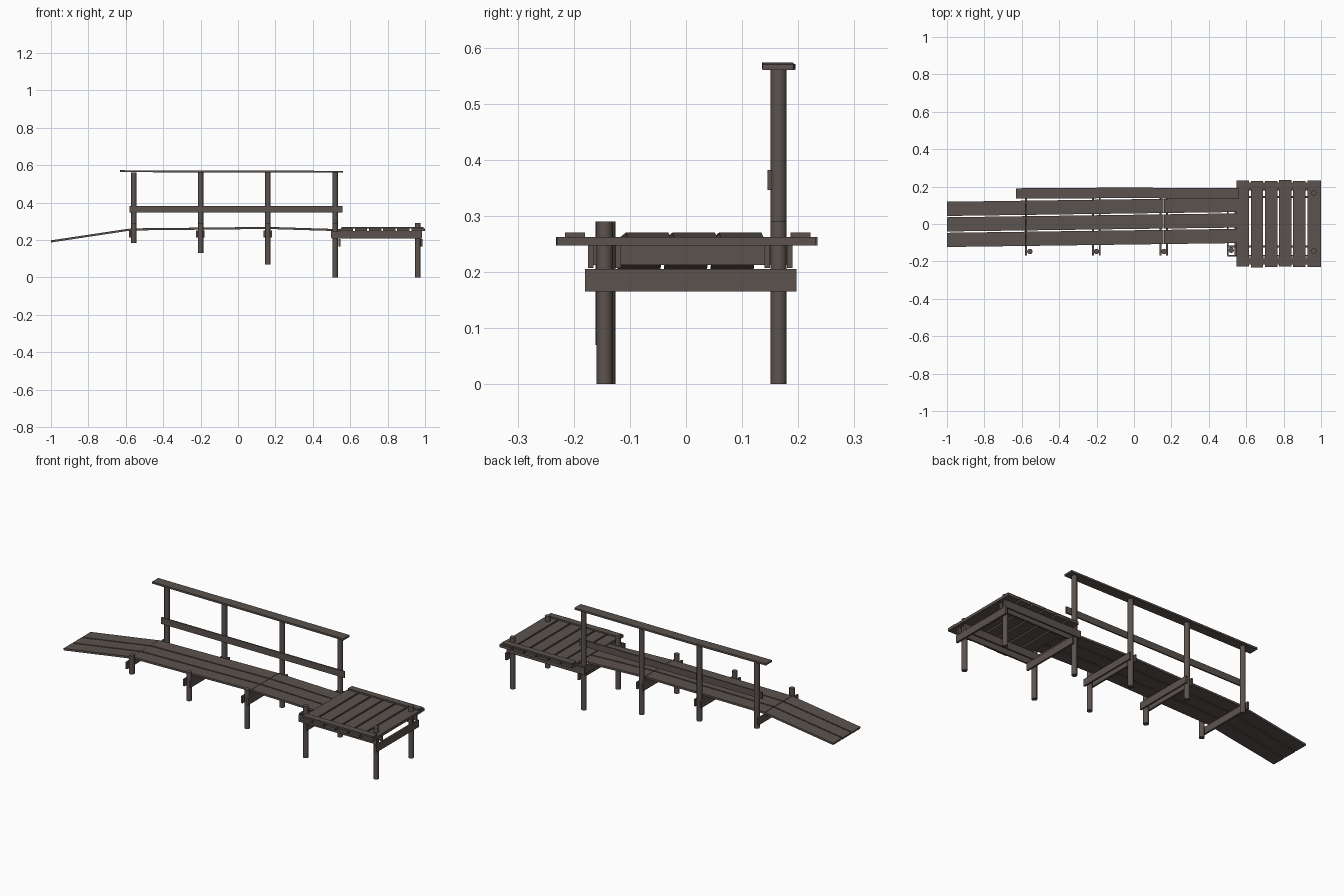
import bpy
from mathutils import Vector, Matrix

if "Cube" in bpy.data.objects:
    bpy.data.objects.remove(bpy.data.objects["Cube"])

wood = bpy.data.materials.new("weathered dark wood")
wood.diffuse_color = (0.105, 0.086, 0.077, 1)
wood.use_nodes = True
wood.node_tree.nodes["Principled BSDF"].inputs["Base Color"].default_value = wood.diffuse_color


def finish(obj, name):
    obj.name = name
    obj.data.materials.append(wood)
    return obj


def box(name, x0, x1, y0, y1, z0, z1):
    bpy.ops.mesh.primitive_cube_add(size=1)
    o = bpy.context.object
    o.data.transform(Matrix.Translation(((x0 + x1) / 2, (y0 + y1) / 2, (z0 + z1) / 2))
                     @ Matrix.Diagonal((x1 - x0, y1 - y0, z1 - z0, 1)))
    return finish(o, name)


def plank(name, a, b, width, thick):
    """Board running from a to b (centres of the top face's ends)."""
    a, b = Vector(a), Vector(b)
    d = (b - a).normalized()
    side = Vector((0, 0, 1)).cross(d).normalized()
    up = d.cross(side)
    c = (a + b) / 2 - up * thick / 2
    rot = Matrix((d, side, up)).transposed().to_4x4()
    bpy.ops.mesh.primitive_cube_add(size=1)
    o = bpy.context.object
    o.data.transform(Matrix.Translation(c) @ rot
                     @ Matrix.Diagonal(((b - a).length, width, thick, 1)))
    return finish(o, name)


def post(name, x, y, z0, z1, r=0.0145):
    bpy.ops.mesh.primitive_cylinder_add(vertices=12, radius=r, depth=z1 - z0,
                                        location=(x, y, (z0 + z1) / 2))
    o = finish(bpy.context.object, name)
    bpy.ops.object.shade_smooth_by_angle(angle=0.7)


# Round posts: short on the front side, tall under the handrail at the back
for i, (x, foot) in enumerate([(-0.557, 0.185), (-0.2, 0.13), (0.16, 0.07), (0.52, 0)]):
    post(f"front_post_{i}", x, -0.147 if i < 3 else -0.14, foot, 0.29)
    post(f"back_post_{i}", x, 0.165, foot, 0.562)
post("platform_front_post", 0.962, -0.145, 0, 0.29)
post("platform_back_post", 0.962, 0.165, 0, 0.29)

# Cross beams clamped against the posts below the walkway
for i, x in enumerate([-0.577, -0.219, -0.183, 0.141, 0.177, 0.501]):
    box(f"cross_beam_{i}", x - 0.005, x + 0.005, -0.168, 0.183, 0.212, 0.251)

# Walkway: three slightly skewed board rows over ramp and two spans
spans = [(-1.0, 0.198, -0.58, 0.261), (-0.578, 0.262, 0.158, 0.270), (0.16, 0.270, 0.548, 0.258)]
for row in (-1, 0, 1):
    for i, (xa, za, xb, zb) in enumerate(spans):
        ya, yb = (row * 0.083 + 0.0135 * (x + 1) for x in (xa, xb))
        plank(f"walkway_board_{row + 1}_{i}", (xa, ya - 0.002, za), (xb, yb - 0.002, zb), 0.076, 0.011)

# Handrail cap in two lengths, and the mid rail
plank("handrail_cap_left", (-0.63, 0.163, 0.573), (-0.2, 0.165, 0.571), 0.056, 0.010)
plank("handrail_cap_right", (-0.2, 0.167, 0.571), (0.56, 0.164, 0.570), 0.056, 0.010)
box("mid_rail", -0.58, 0.56, 0.145, 0.153, 0.346, 0.382)

# Platform frame: paired side beams and the low end beam
for i, y in enumerate((-0.17, -0.121, 0.145, 0.185)):
    box(f"platform_side_beam_{i}", 0.50, 0.985, y - 0.005, y + 0.005, 0.207, 0.247)
box("platform_end_beam", 0.976, 0.987, -0.18, 0.197, 0.165, 0.205)
box("platform_inner_beam", 0.537, 0.547, -0.168, 0.183, 0.165, 0.205)

# Platform boards and edge trims
for i in range(6):
    x = 0.549 + i * 0.0755
    s = (0.002, -0.002, 0.0, 0.003, -0.001, 0.001)[i]
    box(f"platform_board_{i}", x, x + 0.066, -0.23 + s, 0.231 + s, 0.247, 0.262)
for name, y in (("front_edge_trim", -0.198), ("back_edge_trim", 0.204)):
    box(name, 0.553, 0.992, y - 0.018, y + 0.018, 0.262, 0.27)

# Settle the ends exactly on x = -1 and x = 1
for o in bpy.data.objects:
    if o.name == "platform_board_5":
        for v in o.data.vertices:
            if v.co.x > 0.96:
                v.co.x = 0.999
